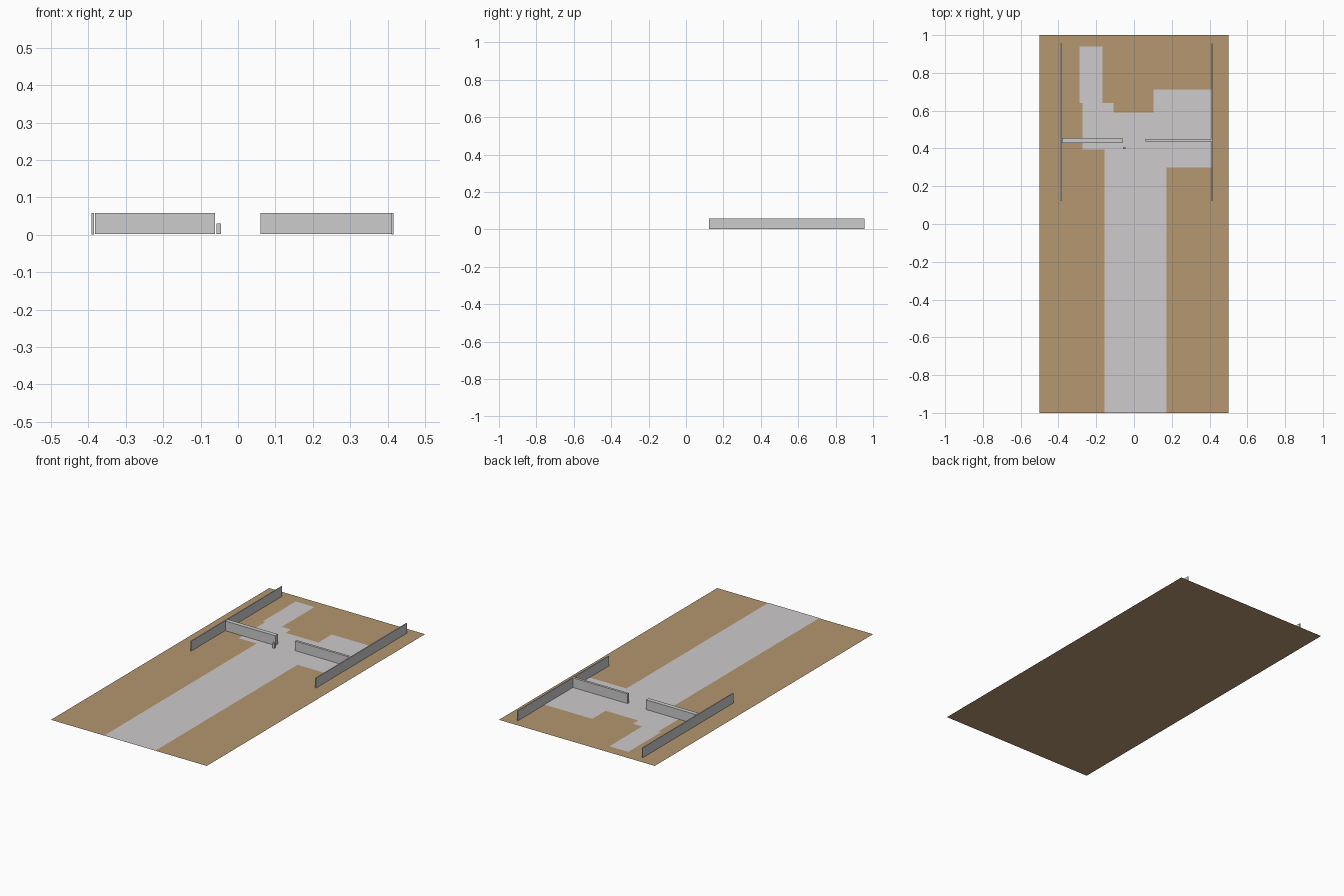
import bpy, bmesh

if "Cube" in bpy.data.objects:
    bpy.data.objects.remove(bpy.data.objects["Cube"])


def material(name, rgb):
    m = bpy.data.materials.new(name)
    lin = [((c / 255 + 0.055) / 1.055) ** 2.4 for c in rgb]
    m.diffuse_color = (*lin, 1)
    m.use_nodes = True
    m.node_tree.nodes["Principled BSDF"].inputs["Base Color"].default_value = m.diffuse_color
    return m


dirt = material("dirt_brown", (181, 151, 112))
paving = material("paving_grey", (206, 203, 204))
concrete = material("wall_grey", (204, 204, 204))


def finish(name, bm, mat):
    me = bpy.data.meshes.new(name)
    bm.to_mesh(me)
    bm.free()
    me.materials.append(mat)
    ob = bpy.data.objects.new(name, me)
    bpy.context.collection.objects.link(ob)
    return ob


def box(name, x0, x1, y0, y1, z0, z1):
    bm = bmesh.new()
    bmesh.ops.create_cube(bm, size=1)
    for v in bm.verts:
        v.co = (x1 if v.co.x > 0 else x0, y1 if v.co.y > 0 else y0, z1 if v.co.z > 0 else z0)
    return finish(name, bm, concrete)


def sheet(name, rects, z, mat):
    """Flat sheet covering the union of rectangles (x0, x1, y0, y1)."""
    xs = sorted({x for r in rects for x in r[:2]})
    ys = sorted({y for r in rects for y in r[2:]})
    bm = bmesh.new()
    for x0, x1 in zip(xs, xs[1:]):
        for y0, y1 in zip(ys, ys[1:]):
            cx, cy = (x0 + x1) / 2, (y0 + y1) / 2
            if any(a < cx < b and p < cy < q for a, b, p, q in rects):
                bm.faces.new([bm.verts.new(c) for c in
                              ((x0, y0, z), (x1, y0, z), (x1, y1, z), (x0, y1, z))])
    bmesh.ops.remove_doubles(bm, verts=bm.verts, dist=1e-5)
    return finish(name, bm, mat)


# Bare ground, with the paving laid just above it
sheet("ground", [(-0.5, 0.5, -1.0, 1.0)], 0, dirt)
sheet("paving", [
    (-0.156, 0.172, -1.0, 0.59),     # main road
    (-0.272, -0.108, 0.394, 0.64),   # left yard
    (-0.288, -0.167, 0.64, 0.94),    # back left path
    (0.103, 0.411, 0.30, 0.712),     # right yard
], 0.002, paving)

# Long side walls
box("left_side_wall", -0.391, -0.385, 0.122, 0.955, 0.001, 0.058)
box("right_side_wall", 0.410, 0.416, 0.122, 0.955, 0.001, 0.058)

# Cross walls leaving a gateway between them
box("left_gate_wall", -0.382, -0.062, 0.430, 0.455, 0.002, 0.058)
box("right_gate_wall", 0.060, 0.410, 0.437, 0.451, 0.002, 0.058)

# Small post beside the gateway
box("gate_post", -0.058, -0.045, 0.397, 0.408, 0.002, 0.031)
